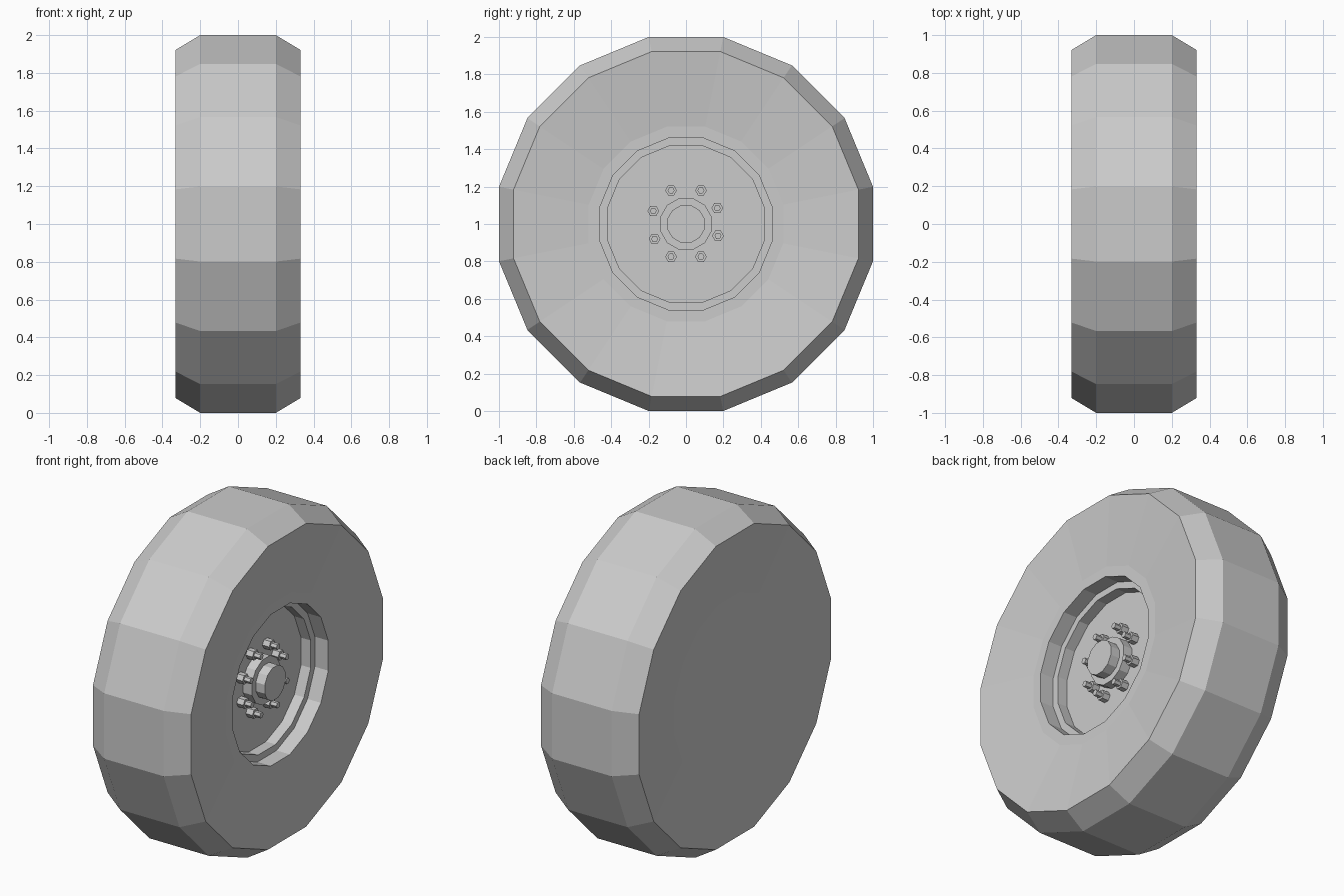
import bpy, bmesh
from math import pi, cos, sin

if "Cube" in bpy.data.objects:
    bpy.data.objects.remove(bpy.data.objects["Cube"])


def lathe(name, profile, sides, y=0.0, z=1.0):
    """Revolve (x, flat radius) points about the x axis, with a flat on top."""
    bm = bmesh.new()
    rings = []
    for x, r in profile:
        if r == 0:
            rings.append([bm.verts.new((x, y, z))])
            continue
        R = r / cos(pi / sides)
        angles = [2 * pi * (i + 0.5) / sides for i in range(sides)]
        rings.append([bm.verts.new((x, y + R * sin(a), z + R * cos(a))) for a in angles])
    for a, b in zip(rings, rings[1:]):
        for i in range(sides):
            j = (i + 1) % sides
            if len(a) == 1:
                bm.faces.new((a[0], b[i], b[j]))
            elif len(b) == 1:
                bm.faces.new((a[i], a[j], b[0]))
            else:
                bm.faces.new((a[i], a[j], b[j], b[i]))
    bmesh.ops.recalc_face_normals(bm, faces=bm.faces)
    mesh = bpy.data.meshes.new(name)
    bm.to_mesh(mesh)
    bm.free()
    obj = bpy.data.objects.new(name, mesh)
    bpy.context.collection.objects.link(obj)
    return obj


# Tyre: chamfered tread and slightly dished sidewalls
tyre = [(-0.285, 0.52), (-0.33, 0.922), (-0.2, 1.0),
        (0.2, 1.0), (0.33, 0.922), (0.285, 0.52), (-0.285, 0.52)]
lathe("tyre", tyre, 16)

# Rim: closed back, stepped recess on the outer side
rim = [(-0.285, 0), (-0.285, 0.52), (0.285, 0.52), (0.285, 0.46),
       (0.195, 0.46), (0.195, 0.42), (0.13, 0.42), (0.13, 0)]
lathe("rim", rim, 16)

# Hub: wide base with a narrower cap
hub = [(0.12, 0), (0.12, 0.138), (0.19, 0.138), (0.19, 0.1), (0.25, 0.1), (0.25, 0)]
lathe("hub", hub, 12)

# Wheel nuts with protruding studs
nut = [(0.12, 0), (0.12, 0.027), (0.175, 0.027), (0.175, 0.016), (0.215, 0.016), (0.215, 0)]
spots = [(0.08, 0.18), (0.167, 0.085), (0.171, -0.063), (0.08, -0.175),
         (-0.08, -0.175), (-0.168, -0.08), (-0.175, 0.07), (-0.08, 0.18)]
for i, (y, z) in enumerate(spots):
    lathe(f"wheel_nut_{i + 1}", nut, 6, y, 1 + z)
